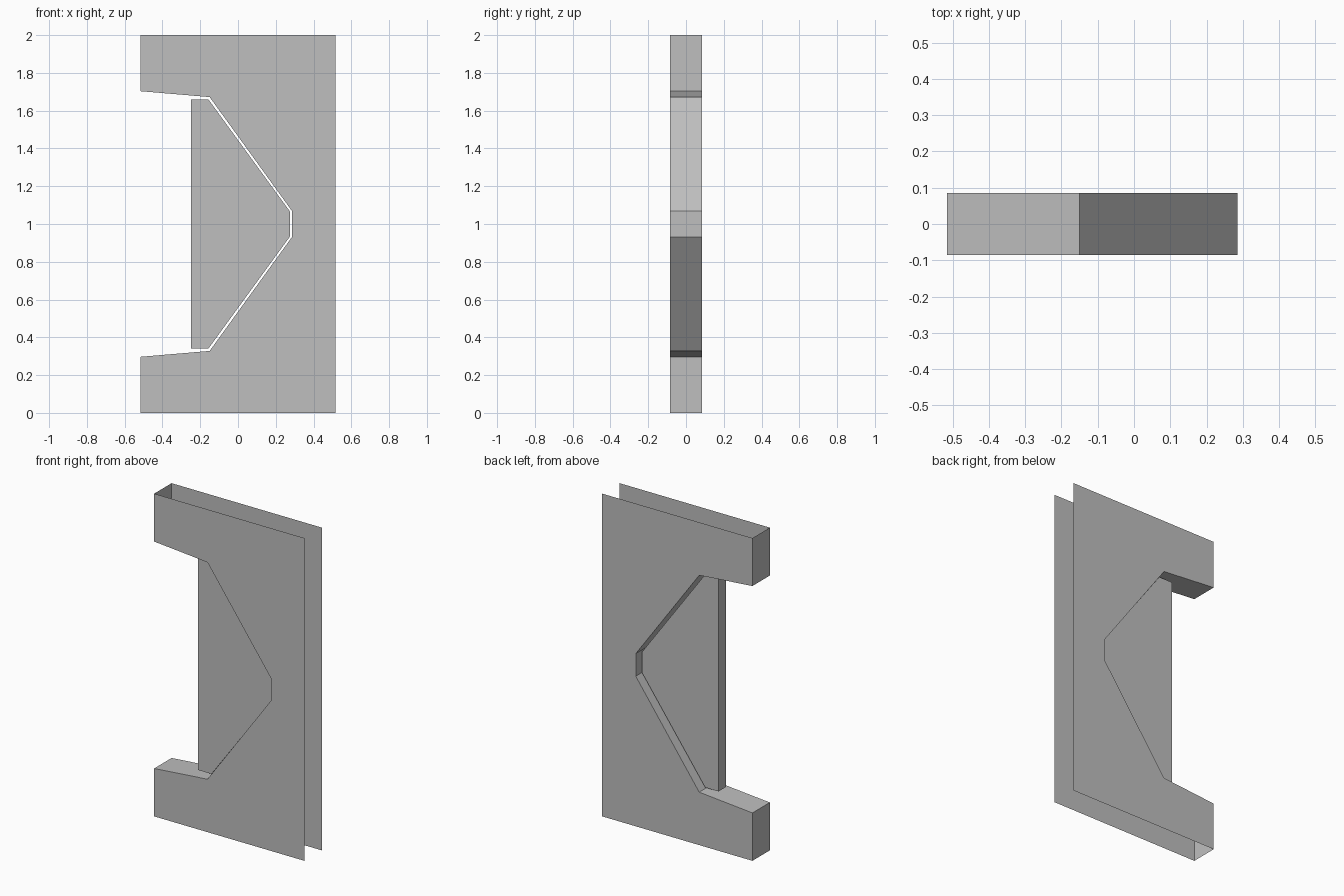
import bpy
import bmesh

cube = bpy.data.objects.get("Cube")
if cube:
    bpy.data.objects.remove(cube, do_unlink=True)

grey = bpy.data.materials.new("plain grey")
grey.use_nodes = True
colour = (0.52, 0.52, 0.52, 1)
grey.diffuse_color = colour
grey.node_tree.nodes["Principled BSDF"].inputs["Base Color"].default_value = colour


def mirrored(upper):
    """Complete an upper half profile by mirroring it about z = 1."""
    return upper + [(x, 2 - z) for x, z in reversed(upper)]


def extruded(name, profile, half_depth, open_edges=()):
    """Front and back plates joined by walls, leaving the listed edges open."""
    bm = bmesh.new()
    front = [bm.verts.new((x, -half_depth, z)) for x, z in profile]
    back = [bm.verts.new((x, half_depth, z)) for x, z in profile]
    bm.faces.new(reversed(front))
    bm.faces.new(back)
    n = len(profile)
    for i in range(n):
        if i not in open_edges:
            j = (i + 1) % n
            bm.faces.new((front[i], front[j], back[j], back[i]))
    bm.normal_update()
    mesh = bpy.data.meshes.new(name)
    bm.to_mesh(mesh)
    bm.free()
    mesh.materials.append(grey)
    obj = bpy.data.objects.new(name, mesh)
    bpy.context.collection.objects.link(obj)
    return obj


# Hollow bracket: profile runs clockwise, open at its top, right and bottom
bracket = mirrored([(0.515, 2), (-0.515, 2), (-0.515, 1.703),
                    (-0.15, 1.672), (0.285, 1.07)])
extruded("bracket_shell", bracket, 0.085, open_edges=(0, 8, 9))

# Thin panel set inside the notch with a narrow gap
panel = mirrored([(-0.248, 1.66), (-0.157, 1.66), (0.275, 1.066)])
panel.reverse()
extruded("notch_panel", panel, 0.036)
